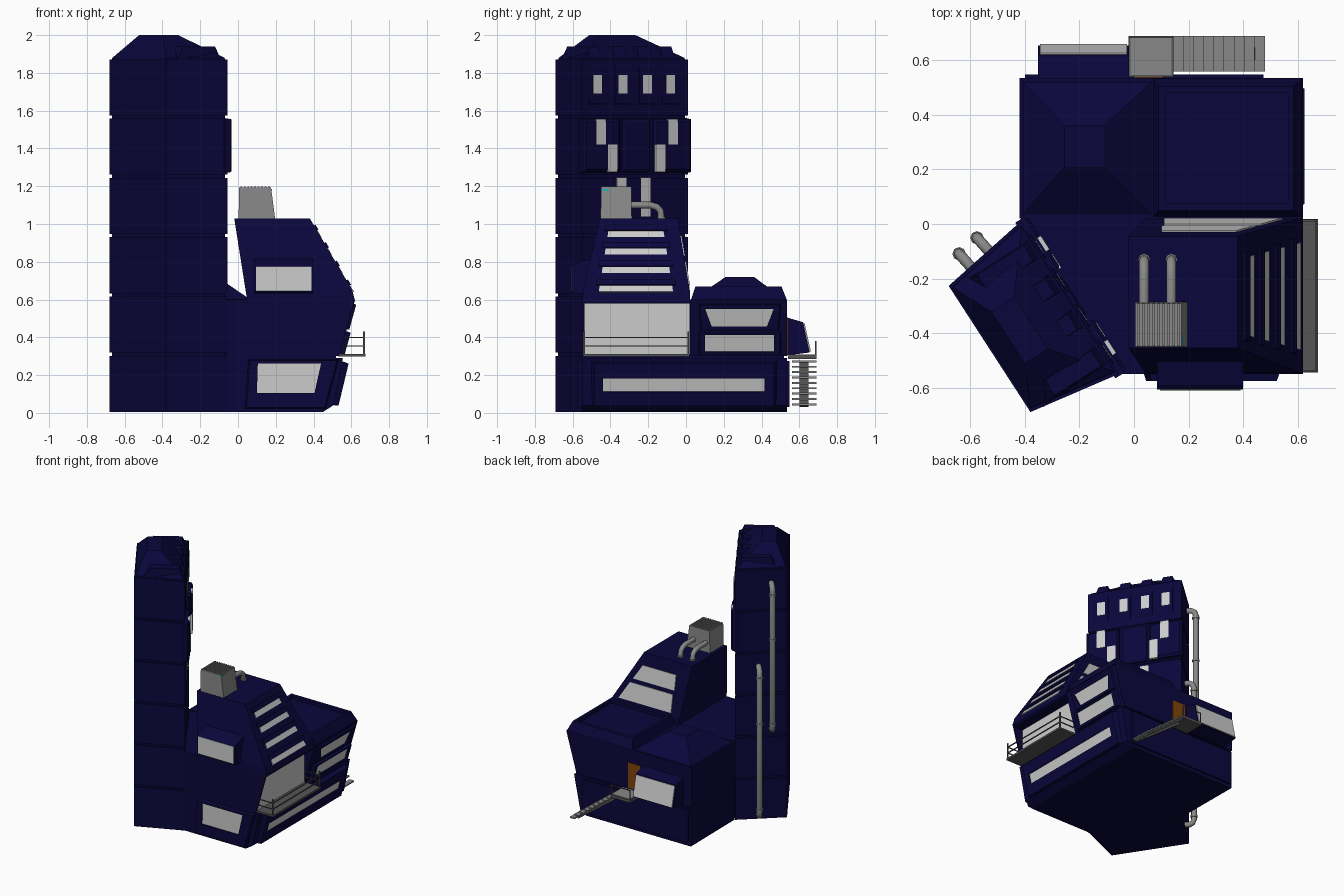
import bpy, bmesh
from mathutils import Vector as V

def material(name, col):
    m = bpy.data.materials.new(name)
    m.diffuse_color = (*col, 1)
    return m

NAVY = material("navy", (0.003, 0.002, 0.045))
DARK = material("dark_metal", (0.09, 0.09, 0.09))
METAL = material("metal", (0.25, 0.25, 0.25))
ORANGE = material("orange", (0.22, 0.06, 0.003))
CYAN = material("cyan", (0.0, 0.5, 0.6))

def loft(name, sections, mat=NAVY):
    """Skin a stack of equal-length loops and cap both ends."""
    bm = bmesh.new()
    rings = [[bm.verts.new(p) for p in s] for s in sections]
    n = len(rings[0])
    for a, b in zip(rings, rings[1:]):
        for i in range(n):
            bm.faces.new((a[i], a[(i + 1) % n], b[(i + 1) % n], b[i]))
    bm.faces.new(rings[0][::-1])
    bm.faces.new(rings[-1])
    bmesh.ops.recalc_face_normals(bm, faces=bm.faces)
    me = bpy.data.meshes.new(name)
    bm.to_mesh(me)
    bm.free()
    ob = bpy.data.objects.new(name, me)
    bpy.context.collection.objects.link(ob)
    if mat:
        me.materials.append(mat)
    return ob

def rect(x0, x1, y0, y1, z):
    return [(x0, y0, z), (x1, y0, z), (x1, y1, z), (x0, y1, z)]

def box(name, x0, x1, y0, y1, z0, z1, mat=NAVY):
    return loft(name, [rect(x0, x1, y0, y1, z0), rect(x0, x1, y0, y1, z1)], mat)

def slab(name, quad, t0, t1, mat=NAVY):
    """Plate on a wall; quad runs counter-clockwise seen from outside."""
    q = [V(p) for p in quad]
    n = (q[1] - q[0]).cross(q[3] - q[0]).normalized()
    return loft(name, [[p + n * t for p in q] for t in (t0, t1)], mat)

def panel(name, outer, inner, t, bev=0.06):
    """Raised bevelled frame with a recessed pane."""
    o, i = [V(p) for p in outer], [V(p) for p in inner]
    n = (o[1] - o[0]).cross(o[3] - o[0]).normalized()
    c = sum(o, V()) / 4
    i = [p - n * (p - c).dot(n) for p in i]
    loft(name + "_frame", [[p - n * 0.02 for p in o], [p.lerp(c, bev) + n * t for p in o],
                           [p + n * t for p in i], [p + n * (t - 0.012) for p in i]])
    slab(name + "_pane", i, t - 0.014, t - 0.008, None)

def pipe(name, pts, r):
    cu = bpy.data.curves.new(name, 'CURVE')
    cu.dimensions = '3D'
    cu.bevel_depth, cu.bevel_resolution, cu.use_fill_caps = r, 2, True
    s = cu.splines.new('POLY')
    s.points.add(len(pts) - 1)
    for p, q in zip(s.points, pts):
        p.co = (*q, 1)
    cu.materials.append(METAL)
    bpy.context.collection.objects.link(bpy.data.objects.new(name, cu))

# --- tower: trapezoid plan turned towards +x +y ---
FA, FB = V((-0.055, -0.55, 0)), V((-0.415, 0.01, 0))
BA, BB = V((-0.38, -0.69, 0)), V((-0.68, -0.227, 0))
plan = [BA, FA, FB, BB]
mid = sum(plan, V()) / 4
N = V((0.845, 0.535, 0))
U = (FB - FA)
def T(u, d, z):
    return FA + U * u + N * d + V((0, 0, z))
def tower_loop(z, k=1.0):
    return [mid.lerp(p, k) + V((0, 0, z)) for p in plan]
def tquad(u0, u1, z0, z1, d):
    return [T(u0, d, z0), T(u1, d, z0), T(u1, d, z1), T(u0, d, z1)]

loft("tower_core", [tower_loop(0.01, 0.96), tower_loop(1.87, 0.96)])
for i in range(6):
    loft("tower_section", [tower_loop(0.314 * i + 0.005), tower_loop(0.314 * i + 0.302)])
top_c = V((-0.42, -0.39, 2.0))
ridge = [top_c + U * (a * 0.17) + N * (b * 0.05) for a, b in ((-1, -1), (-1, 1), (1, 1), (1, -1))]
loft("tower_roof", [tower_loop(1.86, 0.97), tower_loop(1.88, 0.95), ridge])
# roof ribs with top-floor windows
for u in (0.14, 0.38, 0.61, 0.83):
    prof = [(-0.3, 1.85), (-0.02, 1.6), (0.006, 1.64), (0.006, 1.83), (-0.04, 1.94), (-0.24, 1.94)]
    loft("roof_rib", [[T(u + s * w, d, z) for (d, z), w in zip(prof, (.07, .09, .075, .075, .05, .05))]
                      for s in (-1, 1)])
    slab("top_window", tquad(u - 0.042, u + 0.042, 1.69, 1.79, 0.006), -0.01, 0.002, None)
# projecting middle floor
for u0, u1, d in ((-0.01, 0.34, 0.03), (0.37, 0.63, 0.018), (0.66, 1.01, 0.03)):
    loft("projecting_bay", [tquad(u0, u1, 1.27, 1.56, -0.02),
                            tquad(u0, u1, 1.275, 1.555, d * 0.6),
                            tquad(u0 + .02, u1 - .02, 1.29, 1.54, d)])
for u, z0, z1, d in ((.15, 1.42, 1.555, .03), (.83, 1.42, 1.555, .03), (.26, 1.275, 1.42, .03),
                     (.71, 1.275, 1.42, .03), (.37, 1.04, 1.245, 0), (.60, 1.04, 1.245, 0)):
    slab("tower_window", tquad(u - 0.045, u + 0.045, z0, z1, d), -0.02, 0.003, None)
# drain pipes on the tower's rear side
E = (FB - BB).normalized()
M = V((-E.y, E.x, 0))
for s, z0, z1 in ((0.195, 0.04, 1.15), (0.107, 0.68, 1.77)):
    base = BB + E * s
    path = [(-.02, z0), (.03, z0), (.052, z0 + .012), (.062, z0 + .04),
            (.062, z1 - .04), (.052, z1 - .012), (.03, z1), (-.02, z1)]
    pipe("tower_pipe", [base + M * o + V((0, 0, z)) for o, z in path], 0.02)
    for z in (z0 + 0.06, (z0 + z1) / 2 + 0.15, z1 - 0.06):
        c = base + M * 0.062
        pipe("pipe_collar", [c + V((0, 0, z - .008)), c + V((0, 0, z + .008))], 0.025)

# --- main house body ---
def body(z, xr, y1=0.535):
    return [(-0.41, 0.01, z), (-0.06, -0.55, z), (xr, -0.55, z), (xr, y1, z), (-0.415, y1, z)]
loft("base_floor", [body(0.005, 0.45), body(0.04, 0.505), body(0.29, 0.555)])
loft("floor_groove", [body(0.28, 0.52, 0.52), body(0.32, 0.52, 0.52)])
# front floor: glazing set back below a lintel and beside a slanted cheek wall
loft("front_floor", [body(0.30, 0.535, 0.03), body(0.585, 0.535, 0.03)])
loft("front_lintel", [body(0.58, 0.612, 0.02), body(0.595, 0.617, 0.02)])
loft("front_cheek", [rect(0.5, 0.535, -0.55, -0.538, 0.30), rect(0.5, 0.615, -0.55, -0.538, 0.59)])
loft("rear_floor", [rect(-0.42, 0.535, 0.02, 0.535, 0.30), rect(-0.42, 0.62, 0.02, 0.535, 0.60)])
loft("rear_hip_roof", [rect(-0.42, 0.08, 0.02, 0.535, 0.59), rect(-0.255, -0.11, 0.21, 0.36, 0.72)])
loft("rear_flat_roof", [rect(0.07, 0.62, 0.025, 0.535, 0.595), rect(0.09, 0.585, 0.05, 0.505, 0.67),
                        rect(0.115, 0.565, 0.075, 0.48, 0.67), rect(0.115, 0.565, 0.075, 0.48, 0.645)])

# upper storey with sloping walls
loft("upper_storey", [rect(0.05, 0.62, -0.55, 0.02, 0.59), rect(0.04, 0.605, -0.545, 0.02, 0.65),
                      rect(-0.02, 0.38, -0.455, -0.045, 1.03)])
def slope(y, z):
    return (0.605 - 0.225 * (z - 0.65) / 0.38, y, z)
def strip(z0, z1, grow=0.0):
    def e(z):
        k = (z - 0.62) / 0.38
        return -0.465 - grow + 0.06 * k, -0.065 + grow - 0.06 * k
    a, b = e(z0), e(z1)
    return [slope(a[0], z0), slope(a[1], z0), slope(b[1], z1), slope(b[0], z1)]
for z in (0.64, 0.74, 0.838, 0.93):
    slab("slope_window", strip(z, z + 0.032), -0.01, 0.003, None)
    slab("slope_hood", strip(z + 0.034, z + 0.062, 0.02), -0.01, 0.009)

# rear windows of the upper storey
def ry(x, z):
    return (x, 0.02 - 0.065 * (z - 0.65) / 0.38, z)
for z0, z1, x0, x1, x2 in ((0.67, 0.80, 0.11, 0.545, 0.465), (0.83, 0.94, 0.10, 0.445, 0.375)):
    slab("upper_rear_window", [ry(x1, z0), ry(x0, z0), ry(x0, z1), ry(x2, z1)], -0.01, 0.006, None)

# front bay window and lower front window
loft("front_bay", [[(x, -0.5, 0.635), (x, -0.595, 0.632), (x, -0.607, 0.645), (x, -0.605, 0.775),
                    (x, -0.59, 0.787), (x, -0.5, 0.82)] for x in (0.085, 0.40)])
slab("front_bay_window", [(0.095, -0.607, 0.645), (0.39, -0.607, 0.645), (0.39, -0.605, 0.775),
                          (0.095, -0.605, 0.775)], -0.002, 0.003, None)
panel("lower_front", [(0.03, -0.55, 0.02), (0.47, -0.55, 0.02), (0.54, -0.55, 0.285), (0.05, -0.55, 0.285)],
      [(0.10, -0.55, 0.105), (0.405, -0.55, 0.105), (0.44, -0.55, 0.262), (0.105, -0.55, 0.262)], 0.026)

# right wall: long base window, glazing, and the two rear-block windows
def wall(y0, y1, z0, z1, f, pinch=0.0):
    return [(f(z0), y0 + pinch, z0), (f(z0), y1 - pinch, z0), (f(z1), y1, z1), (f(z1), y0, z1)]
fb = lambda z: 0.487 + 0.24 * z
fm = lambda z: 0.535 + 0.28 * (z - 0.3)
panel("long_base_window", wall(-0.51, 0.49, 0.04, 0.275, fb), wall(-0.44, 0.415, 0.12, 0.19, fb), 0.035, 0.05)
box("balcony_glazing", 0.52, 0.539, -0.538, 0.018, 0.305, 0.58, None)
panel("rear_block_upper_window", wall(0.06, 0.51, 0.44, 0.58, fm, 0.01),
      wall(0.10, 0.465, 0.46, 0.553, fm, 0.035), 0.014)
panel("rear_block_lower_window", wall(0.06, 0.51, 0.31, 0.435, fm),
      wall(0.10, 0.465, 0.33, 0.42, fm), 0.026)

# balcony with railing
box("balcony_floor", 0.53, 0.675, -0.545, 0.018, 0.298, 0.312, DARK)
for y in (-0.54, 0.013):
    box("railing_post", 0.663, 0.672, y - 0.004, y + 0.004, 0.3, 0.43, DARK)
    for z in (0.355, 0.4):
        box("side_rail", 0.55, 0.67, y - 0.003, y + 0.003, z - 0.003, z + 0.003, DARK)
for z in (0.355, 0.4):
    box("front_rail", 0.664, 0.671, -0.54, 0.013, z - 0.003, z + 0.003, DARK)

# --- back wall: bay, door, landing and stairs ---
box("rear_base_panel", -0.40, 0.475, 0.5, 0.548, 0.03, 0.275)
loft("rear_bay", [[(x, 0.5, 0.30), (x, 0.655, 0.32), (x, 0.62, 0.48), (x, 0.5, 0.515)] for x in (-0.352, -0.018)])
slab("rear_bay_window", [(-0.025, 0.655, 0.325), (-0.345, 0.655, 0.325), (-0.345, 0.622, 0.474),
                         (-0.025, 0.622, 0.474)], 0, 0.006, None)
box("door", 0.0, 0.105, 0.52, 0.54, 0.31, 0.5, ORANGE)
box("landing", -0.02, 0.145, 0.54, 0.69, 0.285, 0.305, DARK)
box("landing_surface", -0.012, 0.137, 0.547, 0.682, 0.3, 0.308, METAL)
for x in (-0.018, 0.137):
    box("landing_post", x, x + 0.006, 0.683, 0.69, 0.3, 0.38, DARK)
box("landing_rail", -0.018, 0.143, 0.684, 0.69, 0.374, 0.38, DARK)
for i in range(9):
    x, z = 0.145 + 0.0372 * i, 0.268 - 0.0285 * i
    box("stair_tread", x, x + 0.0372, 0.56, 0.69, z, z + 0.01, METAL)
loft("stair_stringer", [[(0.14, y, 0.25), (0.44, y, 0.03), (0.46, y, 0.038), (0.14, y, 0.275)]
                        for y in (0.602, 0.648)], DARK)

# --- rooftop cooling unit ---
loft("cooling_unit", [rect(0.003, 0.197, -0.452, -0.287, 1.025), rect(0.006, 0.175, -0.45, -0.289, 1.193)], METAL)
for i in range(9):
    x = 0.012 + 0.0185 * i
    box("cooling_slat", x, x + 0.009, -0.448, -0.291, 1.19, 1.199, METAL)
box("indicator_light", 0.17, 0.179, -0.445, -0.41, 1.178, 1.186, CYAN)
for x in (0.037, 0.137):
    pipe("cooling_pipe", [(x, -0.3, 1.1), (x, -0.19, 1.1), (x, -0.155, 1.09), (x, -0.135, 1.07), (x, -0.13, 1.02)], 0.018)
    pipe("cooling_pipe_collar", [(x, -0.13, 1.028), (x, -0.13, 1.04)], 0.022)
